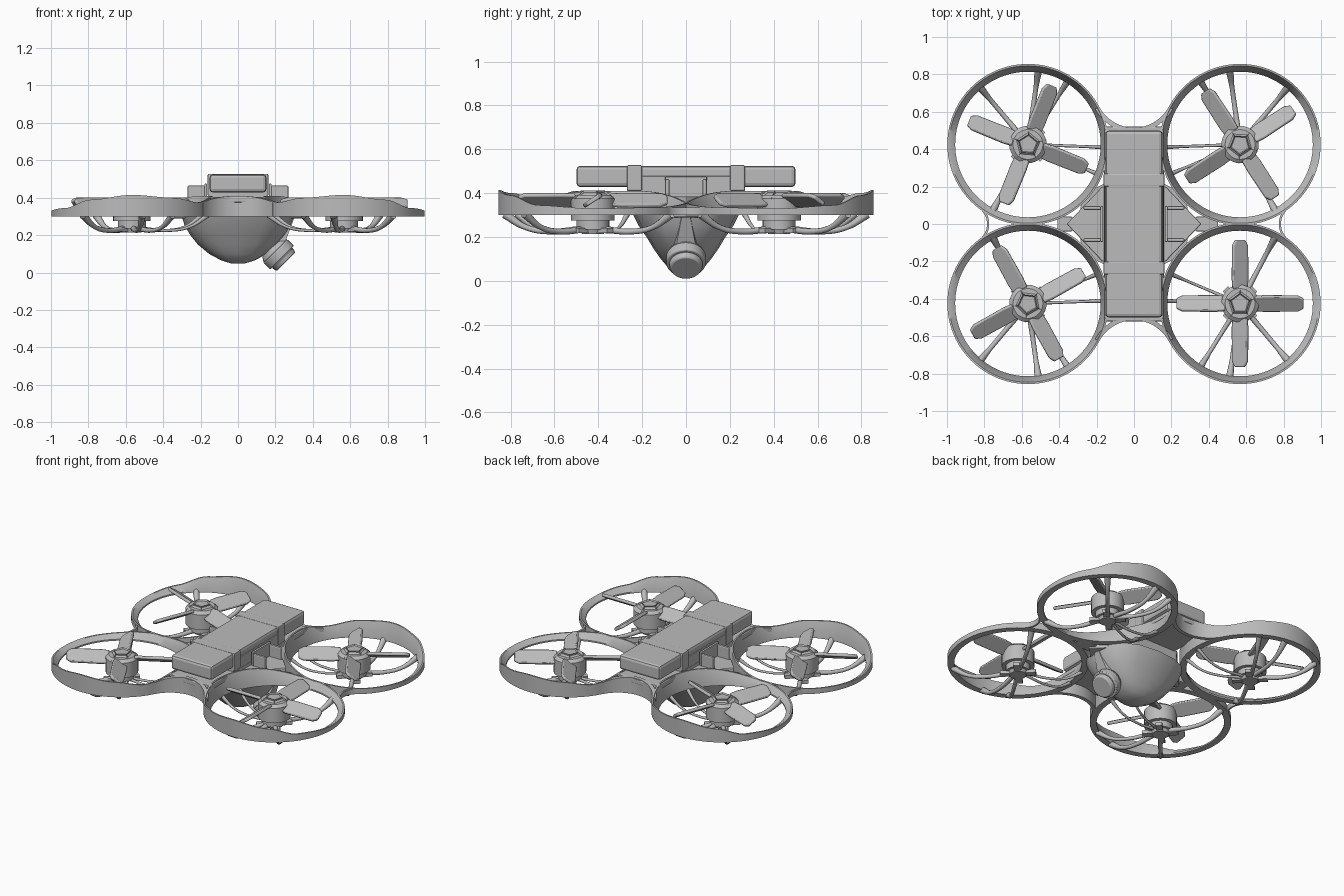
import bpy, bmesh
from math import sin, cos, pi, radians, atan2, copysign
from mathutils import Matrix, Vector

if "Cube" in bpy.data.objects:
    bpy.data.objects.remove(bpy.data.objects["Cube"])

grey = bpy.data.materials.new("matte_grey")
grey.use_nodes = True
grey.diffuse_color = (0.5, 0.5, 0.5, 1)
grey.node_tree.nodes["Principled BSDF"].inputs["Base Color"].default_value = (0.5, 0.5, 0.5, 1)

CX, CY, R = 0.567, 0.425, 0.431      # duct centre and outer radius
CORNERS = [(1, 1), (-1, 1), (-1, -1), (1, -1)]


def select_only(ob):
    bpy.ops.object.select_all(action='DESELECT')
    ob.select_set(True)
    bpy.context.view_layer.objects.active = ob


def finish(name, bm, bevel=0, smooth=True):
    bmesh.ops.recalc_face_normals(bm, faces=bm.faces)
    me = bpy.data.meshes.new(name)
    bm.to_mesh(me)
    bm.free()
    ob = bpy.data.objects.new(name, me)
    bpy.context.collection.objects.link(ob)
    me.materials.append(grey)
    if bevel:
        mod = ob.modifiers.new("bevel", 'BEVEL')
        mod.width, mod.segments, mod.limit_method = bevel, 2, 'ANGLE'
    if smooth:
        select_only(ob)
        bpy.ops.object.shade_smooth_by_angle(angle=radians(35))
    return ob


def box(name, lo, hi, bevel=0):
    bm = bmesh.new()
    bmesh.ops.create_cube(bm, size=1)
    for v in bm.verts:
        v.co = [l + (c + 0.5) * (h - l) for c, l, h in zip(v.co, lo, hi)]
    return finish(name, bm, bevel, False)


def loft(bm, rings, closed=True):
    """Skin a list of equal point loops, capping the ends of an open run."""
    rows = [[bm.verts.new(p) for p in ring] for ring in rings]
    n = len(rows[0])
    for a, b in zip(rows, rows[1:] + (rows[:1] if closed else [])):
        for i in range(n):
            bm.faces.new((a[i], a[(i + 1) % n], b[(i + 1) % n], b[i]))
    if not closed:
        bm.faces.new(rows[0])
        bm.faces.new(rows[-1])


def prism(bm, outline, z0, z1):
    loft(bm, [[(x, y, z) for x, y in outline] for z in (z0, z1)], closed=False)


def cylinder(bm, r1, r2, z0, z1, sides=28):
    bmesh.ops.create_cone(bm, cap_ends=True, segments=sides, radius1=r1, radius2=r2,
                          depth=z1 - z0, matrix=Matrix.Translation((0, 0, (z0 + z1) / 2)))


# Wavy rim height around a duct: angle 0 points outward in x, 90 outward in y
KEYS = [(0, .33), (35, .345), (60, .39), (90, .415), (120, .4), (145, .375),
        (175, .41), (210, .41), (270, .355), (320, .335), (360, .33)]


def rim(deg):
    for (a, h), (b, k) in zip(KEYS, KEYS[1:]):
        if a <= deg <= b:
            t = (deg - a) / (b - a)
            return h + (k - h) * t * t * (3 - 2 * t)


# Ducts, thick at the foot and thin at the lip
for sx, sy in CORNERS:
    bm = bmesh.new()
    rings = []
    for i in range(96):
        a = 2 * pi * i / 96
        h = rim(360 * i / 96)
        section = [(R, .3), (R, h), (R - .01, h), (R - .042, .31), (R - .042, .3)]
        rings.append([(sx * (CX + r * cos(a)), sy * (CY + r * sin(a)), z) for r, z in section])
    loft(bm, rings)
    finish("duct", bm)


# Concave walls joining neighbouring ducts
def bridge(name, centre, radius, start, end, height, thick):
    bm = bmesh.new()
    rings = []
    for i in range(25):
        t = i / 24
        a = start + (end - start) * t
        top = height(t)
        rings.append([(centre[0] + r * cos(a), centre[1] + r * sin(a), z)
                      for r, z in ((radius, .3), (radius, top), (radius + thick, top), (radius + thick, .3))])
    loft(bm, rings, closed=False)
    finish(name, bm)


for s in (1, -1):
    tip = atan2(-0.3, 0.565)
    bridge("end_wall", (0, s * .725), .21, s * tip, s * (-pi - tip),
           lambda t: .375 + .035 * sin(pi * t), .025)
    tip = atan2(CY, -.325)
    bridge("side_wall", (s * .89, 0), .104, tip if s > 0 else pi - tip,
           2 * pi - tip if s > 0 else tip - pi, lambda t: .335, .012)

# Motors, hubs, blades and spokes
PROP_TURN = {(1, 1): 33, (-1, 1): 68, (-1, -1): 29, (1, -1): 0}
BLADE = [(.08, -.045), (.13, -.05), (.31, -.048), (.34, -.03),
         (.34, .03), (.31, .048), (.13, .05), (.08, .045)]
SPOKES = [(50, 1), (98, 1), (122, .9), (-62, 1), (182, .6), (203, .6)]   # angle, thickness
for sx, sy in CORNERS:
    place = Vector((sx * CX, sy * CY, 0))
    spin = Matrix.Rotation(radians(PROP_TURN[sx, sy]), 4, 'Z')
    bm = bmesh.new()
    cylinder(bm, .05, .06, .215, .24)
    cylinder(bm, .075, .075, .235, .285)
    cylinder(bm, .1, .1, .275, .375)
    cylinder(bm, .1, .08, .375, .392)
    for k in range(4):          # mounting lugs
        a = k * pi / 2 + pi / 4
        bmesh.ops.create_cube(bm, size=1, matrix=Matrix.Translation((.065 * cos(a), .065 * sin(a), .23))
                              @ Matrix.Rotation(a, 4, 'Z') @ Matrix.Diagonal((.09, .04, .022, 1)))
    bmesh.ops.translate(bm, vec=place, verts=bm.verts)
    finish("motor", bm)

    bm = bmesh.new()            # faceted cap with recessed panels
    cylinder(bm, .102, .055, .375, .412, 5)
    panels = [f for f in bm.faces if f.normal.z > .1]
    bmesh.ops.inset_individual(bm, faces=panels, thickness=.007, depth=-.008)
    bm.transform(Matrix.Translation(place) @ spin)
    finish("hub_cap", bm, smooth=False)

    for k in range(4):
        bm = bmesh.new()
        prism(bm, BLADE, -.01, .01)
        pitch = Matrix.Rotation(radians(-33 * sx * sy), 4, 'X')
        bm.transform(Matrix.Translation(place + Vector((0, 0, .368))) @ spin
                     @ Matrix.Rotation(k * pi / 2, 4, 'Z') @ pitch)
        finish("blade", bm, .006)

    curve = bpy.data.curves.new("spokes", 'CURVE')
    curve.dimensions, curve.bevel_depth, curve.bevel_resolution = '3D', .013, 2
    curve.resolution_u = 6
    for deg, thick in SPOKES:
        a = radians(deg)
        path = [(.06, .235, 1.2), (.2, .225, 1), (.31, .245, 1), (.405, .305, 1.6)]
        spline = curve.splines.new('BEZIER')
        spline.bezier_points.add(len(path) - 1)
        for p, (r, z, w) in zip(spline.bezier_points, path):
            p.co = (sx * (CX + r * cos(a)), sy * (CY + r * sin(a)), z)
            p.radius = w * thick
            p.handle_left_type = p.handle_right_type = 'AUTO'
    ob = bpy.data.objects.new("spokes", curve)
    curve.materials.append(grey)
    bpy.context.collection.objects.link(ob)
    select_only(ob)
    bpy.ops.object.convert(target='MESH')

# Central deck: spine plate and pointed side wings
bm = bmesh.new()
prism(bm, [(-.16, -.52), (.16, -.52), (.16, .52), (-.16, .52)], .375, .405)
finish("spine_plate", bm, .006, False)
bm = bmesh.new()
prism(bm, [(-.36, 0), (-.17, -.2), (.17, -.2), (.36, 0), (.17, .2), (-.17, .2)], .29, .385)
finish("core_frame", bm, .006, False)
box("nose_block", (.33, -.04, .3), (.45, .04, .34), .006)
box("tail_block", (-.41, -.04, .3), (-.33, .04, .34), .006)


# Belly shell with squarish cross-sections
def squarish(c):
    return copysign(abs(c) ** .8, c)


bm = bmesh.new()
shell = [(.3, .3, .24), (.25, .285, .215), (.2, .255, .18), (.15, .215, .15),
         (.1, .155, .115), (.065, .09, .085), (.048, .035, .04)]
loft(bm, [[(w * squarish(cos(pi * k / 8)), d * squarish(sin(pi * k / 8)), z) for k in range(16)]
          for z, w, d in shell], closed=False)
finish("belly", bm)

# Battery, straps, tray and side clips
box("battery", (-.152, -.5, .428), (.152, .5, .525), .018)
box("battery_tray", (-.157, -.27, .4), (.157, .27, .478), .004)
for s in (1, -1):
    y = s * .235
    box("strap", (-.162, y - .034, .41), (.162, y + .034, .528), .006)
    x0, x1 = sorted((s * .165, s * .18))
    box("clip_plate", (x0, -.095, .38), (x1, .095, .475), .003)
    for t in (1, -1):
        x0, x1 = sorted((s * .175, s * .27))
        y0, y1 = sorted((t * .075, t * .095))
        box("clip_prong", (x0, y0, .37), (x1, y1, .465), .008)

# Tilted camera and its bracket ridge
bm = bmesh.new()
cylinder(bm, .07, .09, -.06, -.03)
cylinder(bm, .09, .09, -.03, .02)
cylinder(bm, .078, .07, .02, .05)
bm.transform(Matrix.Translation((.222, 0, .093)) @ Matrix.Rotation(radians(135), 4, 'Y'))
finish("camera", bm, .006)
bm = bmesh.new()
loft(bm, [[(.18, -.07, .12), (.24, -.05, .13), (.24, .05, .13), (.18, .07, .12)],
          [(.2, -.04, .29), (.3, -.02, .29), (.3, .02, .29), (.2, .04, .29)]], closed=False)
finish("camera_bracket", bm, smooth=False)
